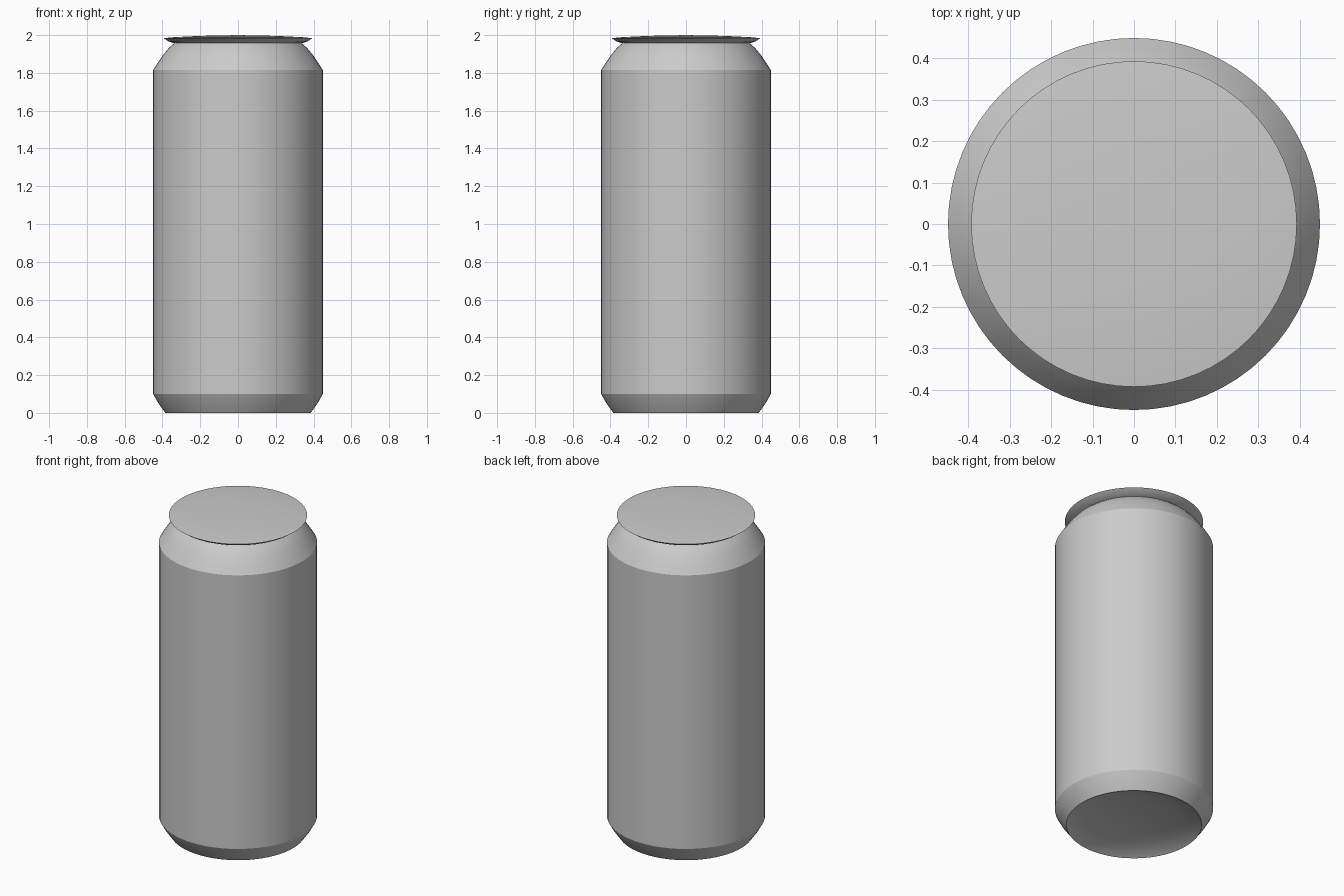
import bpy, bmesh, math

if "Cube" in bpy.data.objects:
    bpy.data.objects.remove(bpy.data.objects["Cube"])

SIDES = 64

def lathe(name, profile, angle=25):
    """Spin an (r, z) profile round z; zero radius closes to a pole."""
    bm = bmesh.new()
    rings = []
    for r, z in profile:
        n = 1 if r == 0 else SIDES
        rings.append([bm.verts.new((r * math.cos(2 * math.pi * i / SIDES),
                                    r * math.sin(2 * math.pi * i / SIDES), z)) for i in range(n)])
    for a, b in zip(rings, rings[1:]):
        for i in range(SIDES):
            j = (i + 1) % SIDES
            quad = [a[i % len(a)], a[j % len(a)], b[j % len(b)], b[i % len(b)]]
            bm.faces.new(list(dict.fromkeys(quad)))
    bmesh.ops.recalc_face_normals(bm, faces=bm.faces)
    me = bpy.data.meshes.new(name)
    bm.to_mesh(me)
    bm.free()
    ob = bpy.data.objects.new(name, me)
    bpy.context.collection.objects.link(ob)
    bpy.ops.object.select_all(action='DESELECT')
    bpy.context.view_layer.objects.active = ob
    ob.select_set(True)
    bpy.ops.object.shade_smooth_by_angle(angle=math.radians(angle))

# concave base, chamfered foot, straight wall, rounded shoulder, flared rim, gently domed lid
base = [(0, 0.06), (0.15, 0.053), (0.28, 0.035), (0.36, 0.013)]
foot = [(0.385, 0), (0.392, 0.01), (0.424, 0.055), (0.449, 0.1)]
shoulder = [(0.449, 1.815), (0.425, 1.853), (0.393, 1.9), (0.365, 1.933), (0.337, 1.957)]
rim = [(0.37, 1.967), (0.393, 1.984)]
lid = [(0.34, 1.989), (0.2, 1.996), (0, 2.0)]
lathe("can_body", base + foot + shoulder + rim + lid)
